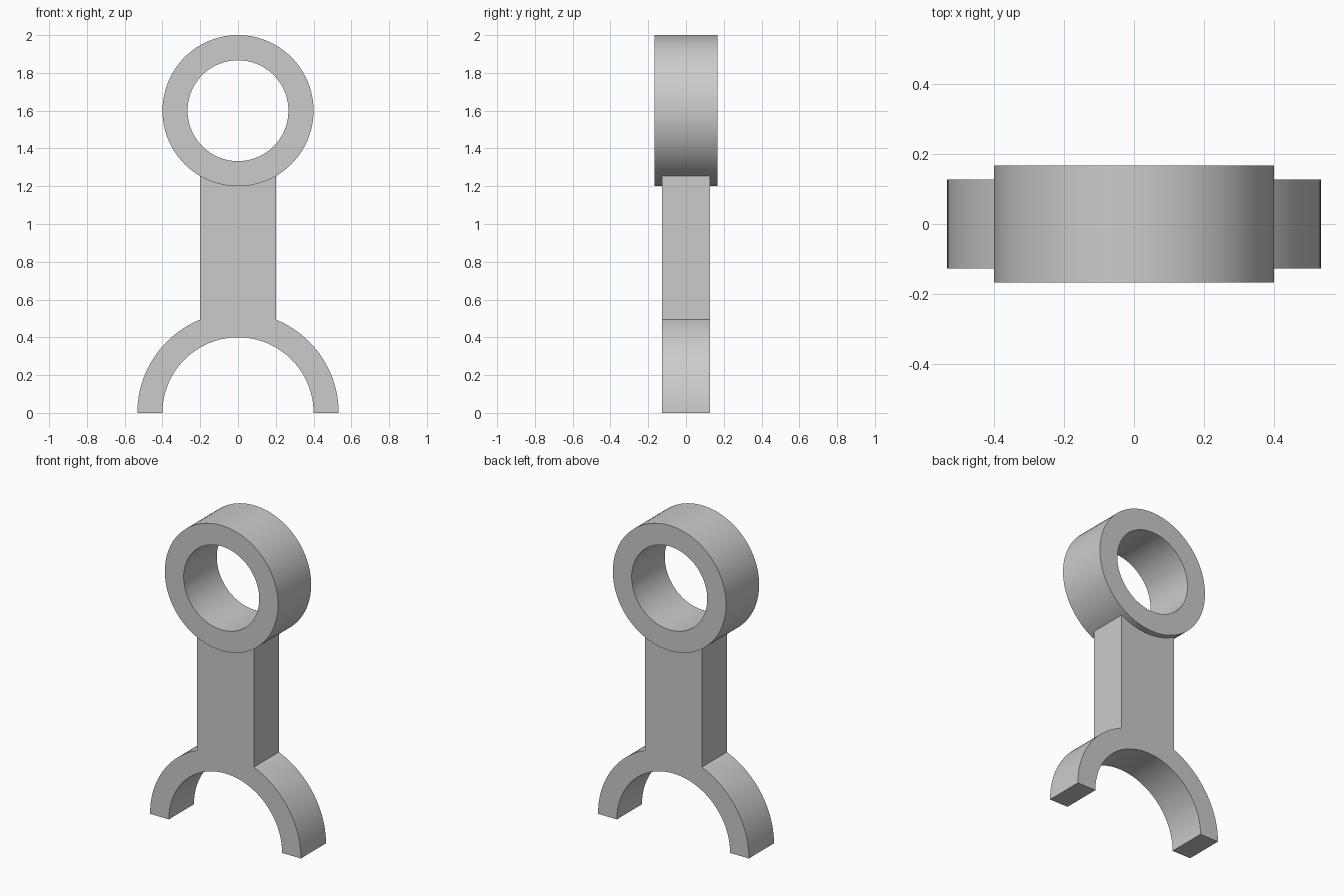
import bpy, bmesh
from math import sin, cos, pi, acos

if "Cube" in bpy.data.objects:
    bpy.data.objects.remove(bpy.data.objects["Cube"])

RING_Z, RING_OUT, RING_IN, RING_HALF = 1.6, 0.4, 0.267, 0.167
ARCH_OUT, ARCH_IN, BODY_HALF, SHANK = 0.533, 0.4, 0.1265, 0.2


def arc(r, a0, a1, n, cz=0.0):
    return [(r * cos(a0 + (a1 - a0) * i / n), cz + r * sin(a0 + (a1 - a0) * i / n))
            for i in range(n + 1)]


def make_object(name, bm):
    bmesh.ops.recalc_face_normals(bm, faces=bm.faces)
    mesh = bpy.data.meshes.new(name)
    bm.to_mesh(mesh)
    bm.free()
    obj = bpy.data.objects.new(name, mesh)
    bpy.context.collection.objects.link(obj)
    return obj


def prism(name, outline, half):
    """Extrude an x-z outline along y."""
    bm = bmesh.new()
    face = bm.faces.new([bm.verts.new((x, -half, z)) for x, z in outline])
    ext = bmesh.ops.extrude_face_region(bm, geom=[face])
    verts = [g for g in ext["geom"] if isinstance(g, bmesh.types.BMVert)]
    bmesh.ops.translate(bm, verts=verts, vec=(0, 2 * half, 0))
    return make_object(name, bm)


def tube(name, r_out, r_in, half, cz, n=96):
    """Hollow ring around the y axis."""
    bm = bmesh.new()
    loops = [[bm.verts.new((x, y, z)) for x, z in arc(r, 0, 2 * pi, n, cz)[:-1]]
             for r, y in ((r_out, -half), (r_out, half), (r_in, half), (r_in, -half))]
    for a, b in zip(loops, loops[1:] + loops[:1]):
        for i in range(n):
            j = (i + 1) % n
            bm.faces.new((a[i], a[j], b[j], b[i]))
    return make_object(name, bm)


# Half-round fork and shank, as one outline whose top sits inside the ring wall
meet = acos(SHANK / ARCH_OUT)
outline = (arc(ARCH_OUT, 0, meet, 24)
           + [(SHANK, 1.28), (-SHANK, 1.28)]
           + arc(ARCH_OUT, pi - meet, pi, 24)
           + arc(ARCH_IN, pi, 0, 64))
rod = prism("forked_rod", outline, BODY_HALF)

# Bored ring at the top, fused to the shank
ring = tube("bored_ring", RING_OUT, RING_IN, RING_HALF, RING_Z)
union = rod.modifiers.new("join_ring", "BOOLEAN")
union.operation = "UNION"
union.solver = "EXACT"
union.object = ring

bpy.context.view_layer.objects.active = rod
rod.select_set(True)
bpy.ops.object.modifier_apply(modifier=union.name)
bpy.data.objects.remove(ring)
bpy.ops.object.shade_smooth_by_angle()
